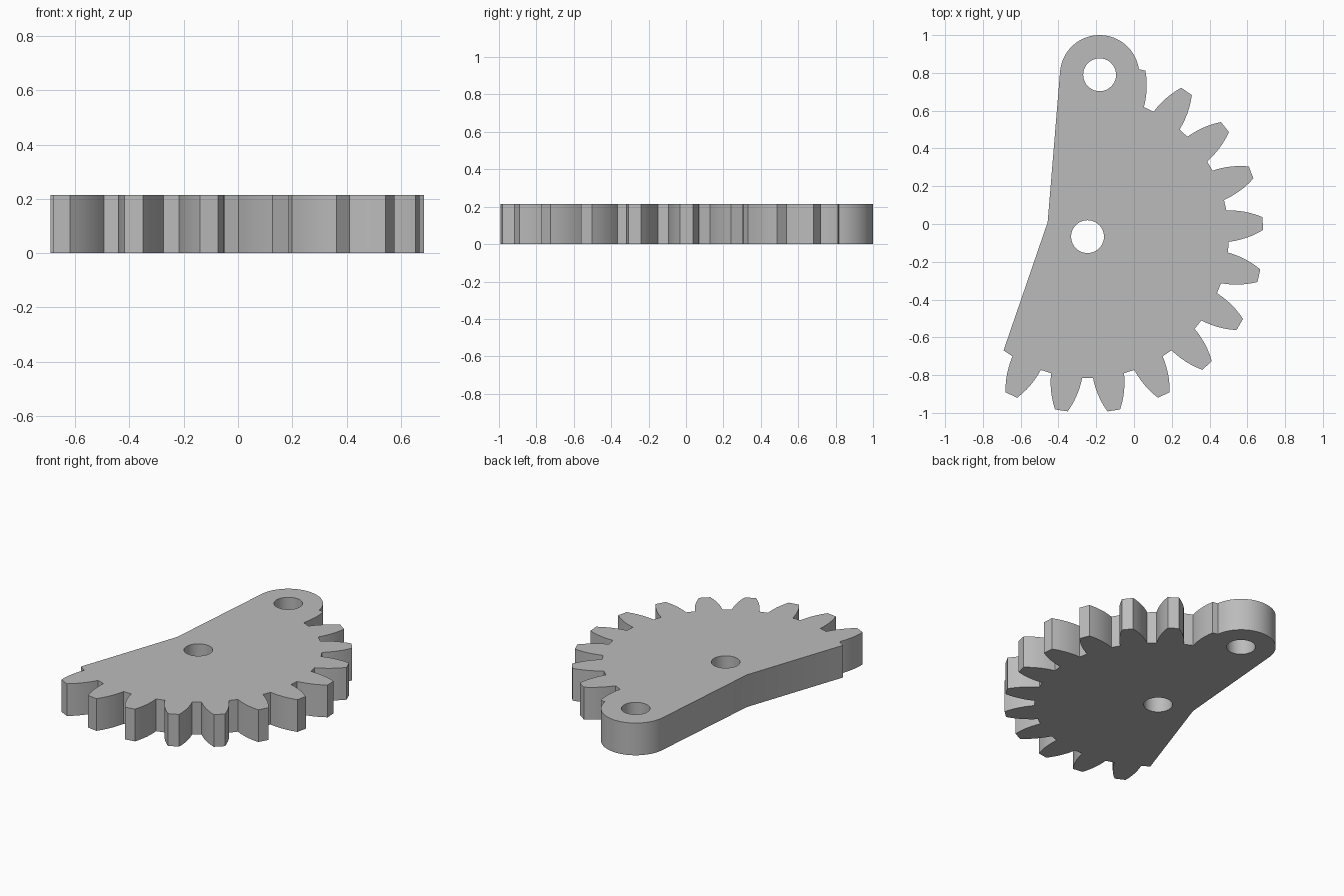
import bpy, bmesh
from math import radians, cos, sin, pi
from mathutils import Vector

cube = bpy.data.objects.get("Cube")
if cube:
    bpy.data.objects.remove(cube, do_unlink=True)

THICK = 0.215
PIVOT = Vector((-0.246, -0.067))      # gear axis
EYE = Vector((-0.182, 0.79))          # centre of the rounded lug
EYE_R, HOLE_R = 0.21, 0.087
ROOT_R, TIP_R = 0.748, 0.931
PITCH = 360 / 21
FIRST = 4.3 - 7 * PITCH               # angle of the lowest tooth
ROOT_HALF, TIP_HALF = 6.4, 2.1        # half tooth angle at root and tip
STEPS = 6


def polar(centre, radius, degrees):
    a = radians(degrees)
    return centre + radius * Vector((cos(a), sin(a)))


def arc(centre, radius, start, end, count):
    return [polar(centre, radius, start + (end - start) * i / count)
            for i in range(count + 1)]


def flank(angle, side):
    """Bulging tooth side, from root to tip."""
    points = []
    for i in range(STEPS + 1):
        t = i / STEPS
        half = ROOT_HALF + (TIP_HALF - ROOT_HALF) * t + 2.0 * t * (1 - t)
        points.append(polar(PIVOT, ROOT_R + (TIP_R - ROOT_R) * t, angle + side * half))
    return points


# Outline, counter-clockwise: toothed sector, cut-off tooth, lug, bent back edge
outline = [polar(PIVOT, ROOT_R, FIRST - PITCH + ROOT_HALF)]
for k in range(11):
    angle = FIRST + k * PITCH
    outline += flank(angle, -1)
    outline += flank(angle, 1)[::-1]
last = FIRST + 11 * PITCH
outline += flank(last, -1)
outline += arc(EYE, EYE_R, 8, 175.5, 40)
outline.append(Vector((-0.457, 0.01)))

holes = [arc(c, HOLE_R, 0, 360, 40)[:-1] for c in (PIVOT, EYE)]

# Fill the flat plate around both holes, then extrude it
bm = bmesh.new()
edges = []
for loop in [outline] + holes:
    verts = [bm.verts.new((p.x, p.y, 0)) for p in loop]
    edges += [bm.edges.new((v, verts[(i + 1) % len(verts)])) for i, v in enumerate(verts)]
bmesh.ops.triangle_fill(bm, edges=edges, use_beauty=True, normal=(0, 0, 1))
extruded = bmesh.ops.extrude_face_region(bm, geom=bm.faces[:], use_keep_orig=True)
top = [g for g in extruded["geom"] if isinstance(g, bmesh.types.BMVert)]
bmesh.ops.translate(bm, verts=top, vec=(0, 0, THICK))
bmesh.ops.recalc_face_normals(bm, faces=bm.faces[:])

mesh = bpy.data.meshes.new("gear_sector")
bm.to_mesh(mesh)
bm.free()
gear = bpy.data.objects.new("gear_sector", mesh)
bpy.context.collection.objects.link(gear)

# Plain grey metal
grey = bpy.data.materials.new("grey")
grey.use_nodes = True
colour = (0.5, 0.5, 0.5, 1)
grey.diffuse_color = colour
grey.node_tree.nodes["Principled BSDF"].inputs["Base Color"].default_value = colour
mesh.materials.append(grey)

bpy.ops.object.select_all(action="DESELECT")
gear.select_set(True)
bpy.context.view_layer.objects.active = gear
bpy.ops.object.shade_smooth_by_angle(angle=radians(25))
